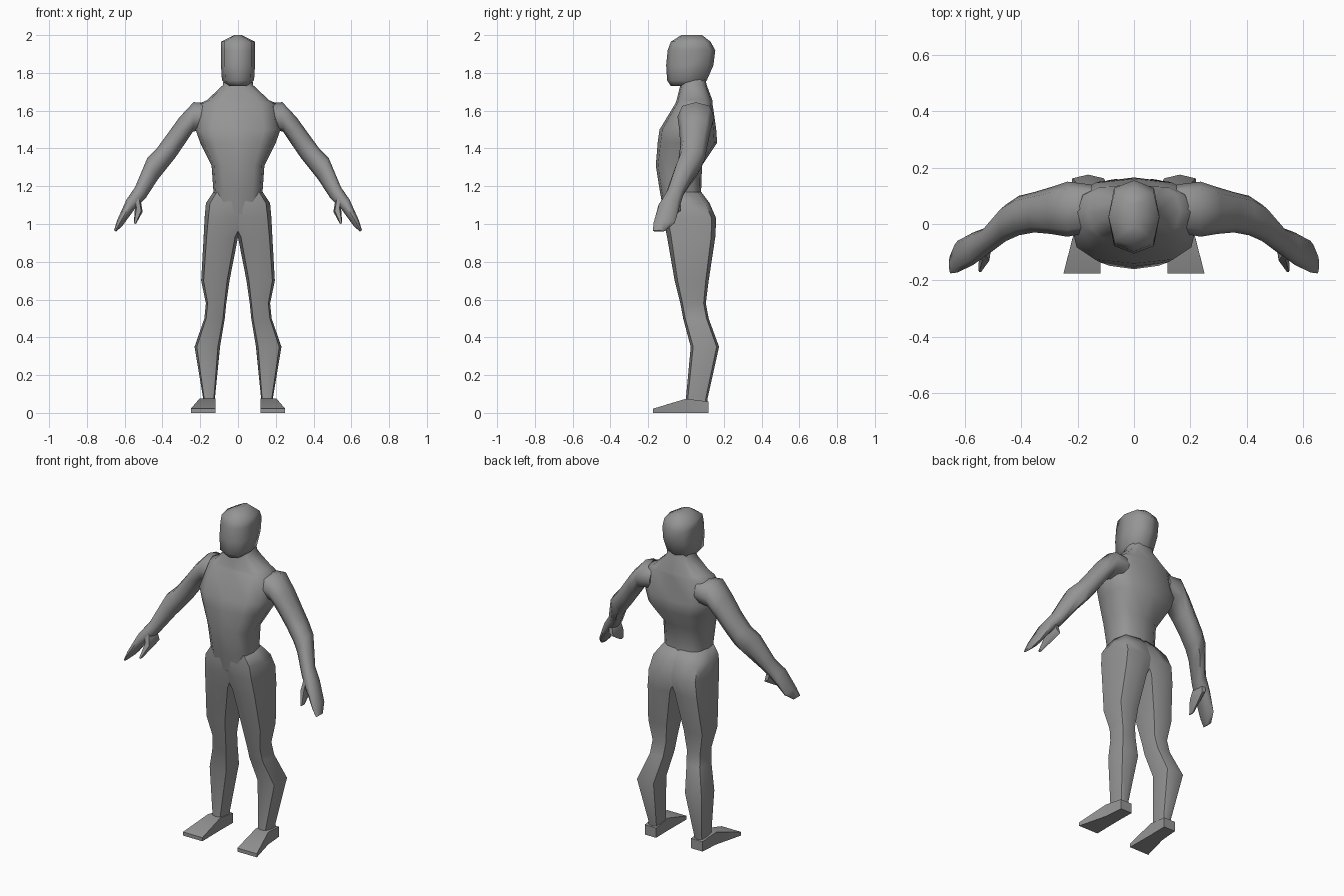
import bpy, bmesh, math
from mathutils import Vector

cube = bpy.data.objects.get("Cube")
if cube:
    bpy.data.objects.remove(cube, do_unlink=True)

grey = bpy.data.materials.new("plain grey")
grey.use_nodes = True
grey.diffuse_color = (0.3, 0.3, 0.3, 1)
grey.node_tree.nodes["Principled BSDF"].inputs["Base Color"].default_value = grey.diffuse_color


def rounded(t, power):
    return math.copysign(abs(t) ** power, t) if abs(t) > 1e-6 else 0


def loft(name, rings, sides=8, power=0.7, mirror=False, angle=60):
    """Skin rings, each a centre and two half-axis vectors."""
    bm = bmesh.new()
    loops = []
    for centre, u, v in rings:
        loop = []
        for i in range(sides):
            a = math.tau * i / sides
            loop.append(bm.verts.new(centre + u * rounded(math.cos(a), power)
                                     + v * rounded(math.sin(a), power)))
        loops.append(loop)
    for a, b in zip(loops, loops[1:]):
        for i in range(sides):
            j = (i + 1) % sides
            bm.faces.new((a[i], a[j], b[j], b[i]))
    bm.faces.new(loops[0])
    bm.faces.new(loops[-1])
    bmesh.ops.recalc_face_normals(bm, faces=bm.faces[:])
    mesh = bpy.data.meshes.new(name)
    bm.to_mesh(mesh)
    bm.free()
    mesh.materials.append(grey)
    obj = bpy.data.objects.new(name, mesh)
    bpy.context.collection.objects.link(obj)
    bpy.ops.object.select_all(action="DESELECT")
    obj.select_set(True)
    bpy.context.view_layer.objects.active = obj
    bpy.ops.object.shade_smooth_by_angle(angle=math.radians(angle))
    if mirror:
        obj.modifiers.new("Mirror", "MIRROR")
    return obj


def level(z, x0, x1, y0, y1):
    """Horizontal ring."""
    return (Vector(((x0 + x1) / 2, (y0 + y1) / 2, z)),
            Vector(((x1 - x0) / 2, 0, 0)), Vector((0, (y1 - y0) / 2, 0)))


def limb(x0, z0, x1, z1, y0, y1):
    """Ring from an underside point to an upper point, spanning y0 to y1."""
    return (Vector(((x0 + x1) / 2, (y0 + y1) / 2, (z0 + z1) / 2)),
            Vector(((x1 - x0) / 2, 0, (z1 - z0) / 2)), Vector((0, (y1 - y0) / 2, 0)))


def upright(y, x0, x1, z0, z1):
    """Ring facing front."""
    return (Vector(((x0 + x1) / 2, y, (z0 + z1) / 2)),
            Vector(((x1 - x0) / 2, 0, 0)), Vector((0, 0, (z1 - z0) / 2)))


# Head
loft("head", [level(z, -w, w, f, b) for z, w, f, b in (
    (1.73, 0.05, -0.08, 0.08), (1.76, 0.085, -0.1, 0.11), (1.84, 0.09, -0.105, 0.145),
    (1.92, 0.09, -0.097, 0.155), (1.965, 0.09, -0.08, 0.13), (2.0, 0.02, -0.025, 0.085))])

# Neck and torso
loft("torso", [level(z, -w, w, f, b) for z, w, f, b in (
    (1.78, 0.075, -0.02, 0.1), (1.735, 0.08, -0.03, 0.11), (1.655, 0.165, -0.05, 0.14),
    (1.64, 0.2, -0.055, 0.14), (1.5, 0.225, -0.14, 0.16), (1.43, 0.2, -0.15, 0.165),
    (1.31, 0.14, -0.16, 0.085), (1.17, 0.13, -0.138, 0.08), (1.05, 0.12, -0.115, 0.08))],
    sides=12)

# Arms with mitten hands
loft("arm", [limb(*r) for r in (
    (0.15, 1.5, 0.15, 1.64, -0.03, 0.14), (0.238, 1.49, 0.235, 1.645, -0.045, 0.15),
    (0.285, 1.42, 0.31, 1.565, -0.035, 0.13), (0.333, 1.35, 0.375, 1.475, -0.03, 0.113),
    (0.385, 1.285, 0.43, 1.4, -0.04, 0.1), (0.425, 1.235, 0.48, 1.35, -0.06, 0.07),
    (0.49, 1.135, 0.545, 1.195, -0.105, -0.01), (0.55, 1.075, 0.59, 1.13, -0.145, -0.03),
    (0.612, 0.99, 0.64, 1.02, -0.172, -0.06), (0.645, 0.96, 0.656, 0.967, -0.175, -0.11))],
    power=0.85, mirror=True)

# Thumbs
loft("thumb", [limb(*r) for r in (
    (0.515, 1.125, 0.555, 1.15, -0.12, -0.03), (0.505, 1.065, 0.545, 1.09, -0.135, -0.02),
    (0.54, 1.0, 0.552, 1.005, -0.172, -0.14))], sides=6, mirror=True)

# Hips and legs
loft("leg", [level(*r) for r in (
    (1.17, -0.08, 0.13, -0.12, 0.08), (1.11, -0.08, 0.17, -0.125, 0.125),
    (1.03, -0.05, 0.177, -0.12, 0.16), (0.93, 0.0, 0.182, -0.1, 0.155),
    (0.7, 0.045, 0.195, -0.06, 0.12), (0.58, 0.062, 0.17, -0.03, 0.105),
    (0.5, 0.07, 0.178, -0.015, 0.12), (0.35, 0.095, 0.23, 0.025, 0.175),
    (0.08, 0.122, 0.185, 0.0, 0.115), (0.03, 0.125, 0.19, 0.0, 0.11))],
    power=0.55, mirror=True)

# Feet
loft("foot", [upright(*r) for r in (
    (0.12, 0.118, 0.195, 0, 0.06), (0.0, 0.12, 0.205, 0, 0.075),
    (-0.175, 0.118, 0.25, 0, 0.022))], power=0.01, mirror=True, angle=40)
